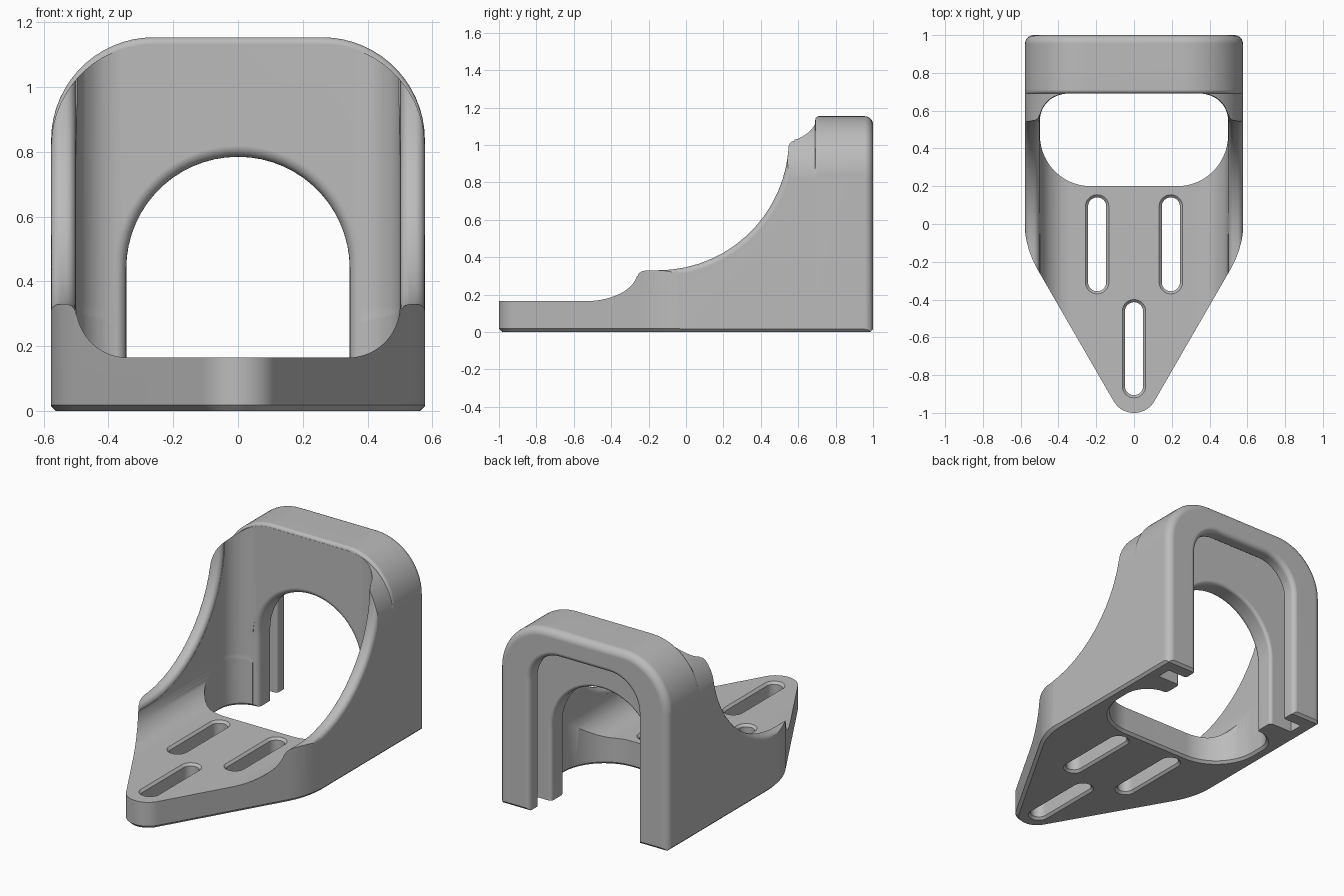
import bpy, bmesh
from math import sin, cos, radians, pi

cube = bpy.data.objects.get("Cube")
if cube:
    bpy.data.objects.remove(cube, do_unlink=True)

grey = bpy.data.materials.new("plain grey")
grey.use_nodes = True
grey.diffuse_color = (0.5, 0.5, 0.5, 1)
grey.node_tree.nodes["Principled BSDF"].inputs["Base Color"].default_value = (0.5, 0.5, 0.5, 1)


def outline(arcs, grow=0):
    """Convex profile from arcs (centre u, centre v, radius, start, end degrees)."""
    pts = []
    for u, v, r, a, b in arcs:
        n = max(2, round(abs(b - a) / 6))
        for i in range(n + 1):
            t = radians(a + (b - a) * i / n)
            pts.append((u + (r + grow) * cos(t), v + (r + grow) * sin(t)))
    return pts


def rounded(hw, low, high, r_low, r_high, grow=0):
    """Upright rectangle, symmetric about zero, with separate corner radii."""
    return outline([
        (hw - r_low, low + r_low, r_low, -90, 0),
        (hw - r_high, high - r_high, r_high, 0, 90),
        (r_high - hw, high - r_high, r_high, 90, 180),
        (r_low - hw, low + r_low, r_low, 180, 270)], grow)


def flare(start, direction, r, steps=6):
    """Sections (position, growth) that round over an edge."""
    out = []
    for i in range(steps + 1):
        a = pi / 2 * i / steps
        out.append((start + direction * r * (1 - cos(a)), r * (1 - sin(a))))
    return out


def loft(name, axis, sections):
    """Solid through profile rings placed along one axis."""
    place = {"X": lambda s, u, v: (s, u, v),
             "Y": lambda s, u, v: (u, s, v),
             "Z": lambda s, u, v: (u, v, s)}[axis]
    bm = bmesh.new()
    rings = [[bm.verts.new(place(s, u, v)) for u, v in pts] for s, pts in sections]
    count = len(rings[0])
    for lower, upper in zip(rings, rings[1:]):
        for i in range(count):
            j = (i + 1) % count
            bm.faces.new((lower[i], lower[j], upper[j], upper[i]))
    bm.faces.new(rings[0])
    bm.faces.new(rings[-1])
    bmesh.ops.remove_doubles(bm, verts=bm.verts, dist=1e-5)
    bmesh.ops.recalc_face_normals(bm, faces=bm.faces)
    mesh = bpy.data.meshes.new(name)
    bm.to_mesh(mesh)
    bm.free()
    mesh.materials.append(grey)
    obj = bpy.data.objects.new(name, mesh)
    bpy.context.collection.objects.link(obj)
    return obj


def combine(target, tool, operation="DIFFERENCE"):
    """Apply a boolean and remove its helper."""
    tool.hide_render = True
    mod = target.modifiers.new("boolean", "BOOLEAN")
    mod.operation = operation
    mod.solver = "EXACT"
    mod.object = tool
    bpy.context.view_layer.objects.active = target
    bpy.ops.object.modifier_apply(modifier=mod.name)
    bpy.data.objects.remove(tool, do_unlink=True)


# Body: pointed plan with a small chamfer at the bottom
HW, TOP, FLOOR, WALL = 0.577, 1.154, 0.165, 0.69
tip_r, bend_r, side = 0.125, 0.5, 0.58
bend_x = side - bend_r
bend_y = (cos(pi / 6) * bend_x - (0.5 * (1 - tip_r) + tip_r) + bend_r) / 0.5
plan = [(0, tip_r - 1, tip_r, 210, 330),
        (bend_x, bend_y, bend_r, -30, 0),
        (side - 0.02, 0.983, 0.02, 0, 90),
        (0.02 - side, 0.983, 0.02, 90, 180),
        (-bend_x, bend_y, bend_r, 180, 210)]
body = loft("bracket_body", "Z", [(z, outline(plan, g)) for z, g in
                                  ((0, -0.018), (0.018, 0), (1.3, 0))])

# Rounded top and rounded rear edge
lip = 0.02
sections = [(-1.2, rounded(HW, -0.2, TOP - lip, 0.06, 0.317))]
sections += [(y, rounded(HW, -0.2, TOP - g, 0.06, 0.317)) for y, g in flare(WALL + 0.001, 1, lip)]
sections += [(y, rounded(HW, -0.2, TOP, 0.06, 0.317, -g)) for y, g in reversed(flare(1, -1, 0.045))]
combine(body, loft("arched_envelope", "Y", sections), "INTERSECT")

# Open cavity with filleted floor and filleted rear corners
corner = 0.14
sections = [(-1.3, rounded(0.5, FLOOR, 1.5, 0.16, 0))]
for i in range(11):
    a = pi / 2 * i / 10
    w = 0.5 - corner + corner * cos(a)
    sections.append((WALL - corner + corner * sin(a), rounded(w, FLOOR, 1.5, 0.16, 0)))
combine(body, loft("cavity", "Y", sections))

# Sweeping curve of the side walls, with rounded rims
rim = [(-0.15, 1.03, 0.7, -90, 0), (0.55, 1.3, 0, 0, 90),
       (-1.2, 1.3, 0, 90, 180), (-1.2, 0.33, 0, 180, 270)]
half = flare(0.501, 1, 0.03) + flare(HW, -1, 0.03)[::-1] + [(0.65, 0.03)]
both = [(-x, g) for x, g in reversed(half)] + half
combine(body, loft("rim_curve", "X", [(x, outline(rim, g)) for x, g in both]))

# Floor opening
opening = [(0.228, 0.47, 0.27, -90, 0), (0.358, 0.548, 0.14, 0, 90),
           (-0.358, 0.548, 0.14, 90, 180), (-0.228, 0.47, 0.27, 180, 270)]
combine(body, loft("floor_opening", "Z", [(z, outline(opening, g)) for z, g in
                                          ((-0.1, 0.015), (0, 0.015), (0.015, 0), (0.35, 0))]))

# Channel inside the rear wall, open at the bottom
combine(body, loft("channel", "Y", [(y, rounded(0.5, -0.2, 1.075, 0, 0.25)) for y in (0.82, 0.91)]))

# Arched hole in the front leaf of the wall
steps = ([(0.6, 0.035)] + flare(WALL, 1, 0.035)
         + flare(0.82, -1, 0.02)[::-1] + [(0.86, 0.02)])
combine(body, loft("arched_hole", "Y", [(y, rounded(0.345, -0.2, 0.785, 0, 0.345, g)) for y, g in steps]))

# Wider opening in the rear leaf
steps = ([(0.87, 0.015)] + flare(0.91, 1, 0.015)
         + flare(1, -1, 0.03)[::-1] + [(1.1, 0.03)])
combine(body, loft("rear_opening", "Y", [(y, rounded(0.37, -0.2, 1.0, 0, 0.2, g)) for y, g in steps]))

# Three chamfered mounting slots
for x, front, back in ((-0.195, -0.308, 0.093), (0.195, -0.308, 0.093), (0, -0.858, -0.462)):
    slot = [(x, back, 0.048, 0, 180), (x, front, 0.048, 180, 360)]
    c = 0.014
    steps = [(-0.05, c), (0, c), (c, 0), (FLOOR - c, 0), (FLOOR, c), (0.25, c)]
    combine(body, loft("slot", "Z", [(z, outline(slot, g)) for z, g in steps]))

# Smooth curved faces, crisp edges
bpy.ops.object.select_all(action="DESELECT")
body.select_set(True)
bpy.context.view_layer.objects.active = body
bpy.ops.object.shade_smooth_by_angle(angle=radians(35))
normals = body.modifiers.new("weighted_normals", "WEIGHTED_NORMAL")
normals.keep_sharp = True
